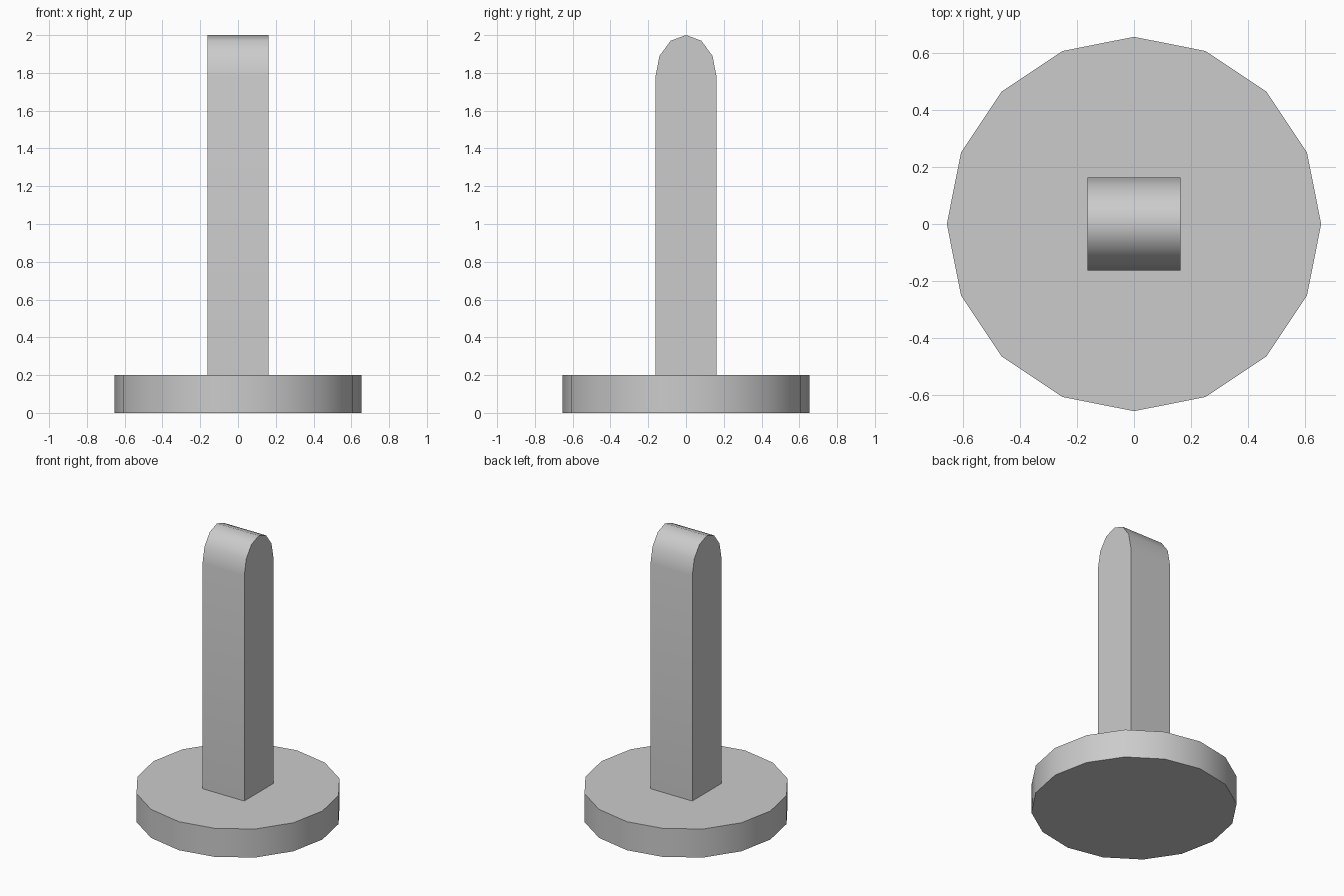
import bpy, bmesh
from math import pi, cos, sin, radians

if "Cube" in bpy.data.objects:
    bpy.data.objects.remove(bpy.data.objects["Cube"])

BASE_R, BASE_H = 0.655, 0.2
HALF, SPRING, RISE = 0.162, 1.78, 0.22


def extrude_profile(name, points, direction, angle):
    """Make a solid by extruding a closed profile along a direction."""
    bm = bmesh.new()
    face = bm.faces.new([bm.verts.new(p) for p in points])
    result = bmesh.ops.extrude_face_region(bm, geom=[face], use_keep_orig=True)
    verts = [g for g in result["geom"] if isinstance(g, bmesh.types.BMVert)]
    bmesh.ops.translate(bm, verts=verts, vec=direction)
    bmesh.ops.recalc_face_normals(bm, faces=bm.faces)
    mesh = bpy.data.meshes.new(name)
    bm.to_mesh(mesh)
    bm.free()
    obj = bpy.data.objects.new(name, mesh)
    bpy.context.collection.objects.link(obj)
    bpy.ops.object.select_all(action='DESELECT')
    obj.select_set(True)
    bpy.context.view_layer.objects.active = obj
    bpy.ops.object.shade_smooth_by_angle(angle=radians(angle))
    return obj


# Sixteen-sided base disc
circle = [(BASE_R * cos(i * pi / 8), BASE_R * sin(i * pi / 8), 0) for i in range(16)]
extrude_profile("base_disc", circle, (0, 0, BASE_H), 30)

# Square post with a rounded, six-segment top running along x
arch = [(-HALF, HALF * cos(i * pi / 6), SPRING + RISE * sin(i * pi / 6)) for i in range(7)]
outline = [(-HALF, HALF, BASE_H)] + arch + [(-HALF, -HALF, BASE_H)]
extrude_profile("round_topped_post", outline, (2 * HALF, 0, 0), 45)
